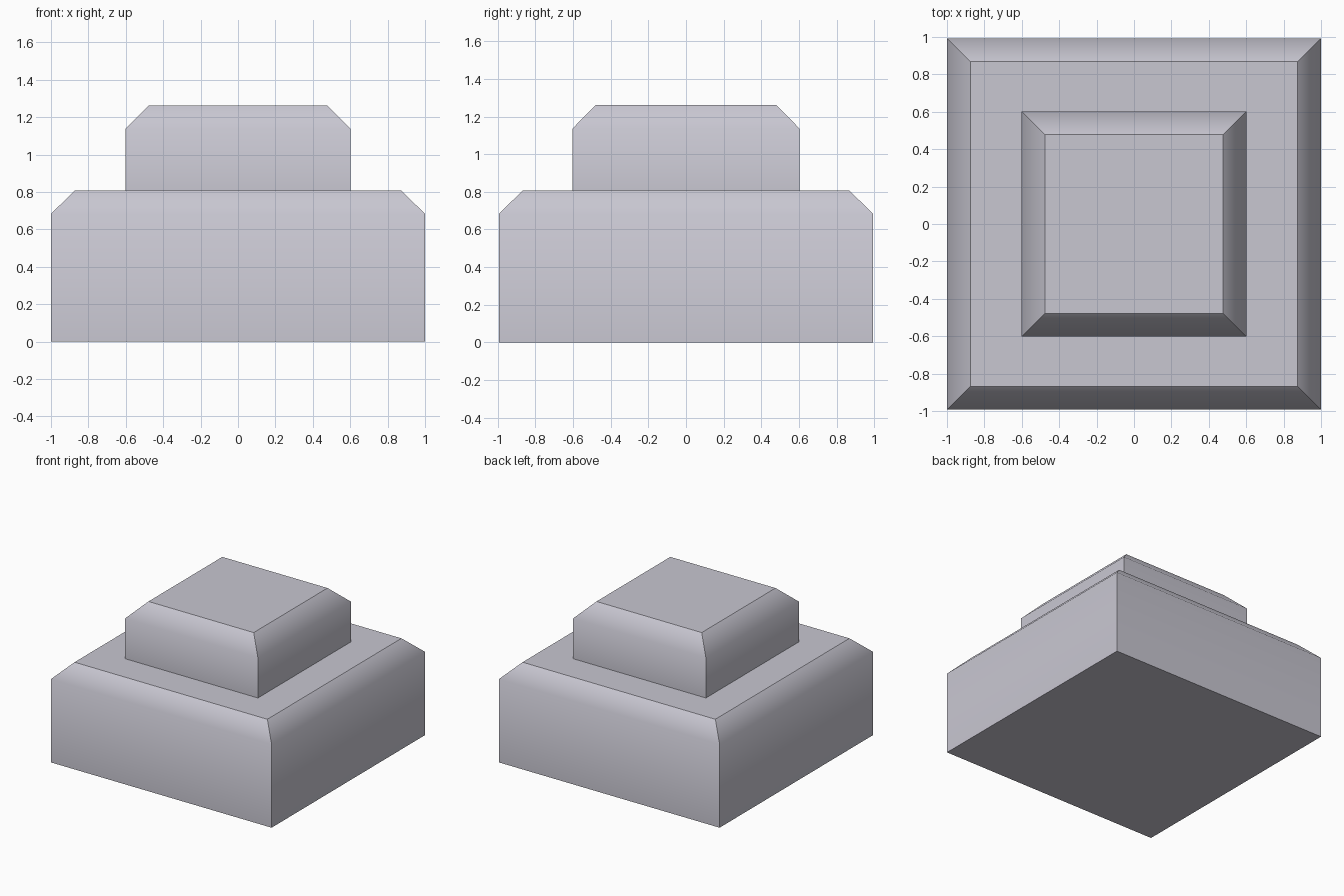
import bpy
import bmesh

if "Cube" in bpy.data.objects:
    bpy.data.objects.remove(bpy.data.objects["Cube"])

stone = bpy.data.materials.new("pale_grey")
stone.diffuse_color = (0.58, 0.57, 0.64, 1.0)
stone.use_nodes = True
stone.node_tree.nodes["Principled BSDF"].inputs["Base Color"].default_value = stone.diffuse_color


def chamfered_block(name, levels):
    """Stack rectangular rings (half_x, half_y, z) into a capped block."""
    bm = bmesh.new()
    rings = [[bm.verts.new((sx * hx, sy * hy, z))
              for sx, sy in ((-1, -1), (1, -1), (1, 1), (-1, 1))]
             for hx, hy, z in levels]
    for low, high in zip(rings, rings[1:]):
        for i in range(4):
            j = (i + 1) % 4
            bm.faces.new((low[i], low[j], high[j], high[i])).smooth = True
    bm.faces.new(rings[0][::-1])
    bm.faces.new(rings[-1])
    bm.normal_update()

    # Only the shoulder between wall and chamfer is blended; all else is crisp
    shoulder = set(rings[1])
    for edge in bm.edges:
        edge.smooth = all(v in shoulder for v in edge.verts)

    mesh = bpy.data.meshes.new(name)
    bm.to_mesh(mesh)
    bm.free()
    mesh.materials.append(stone)
    obj = bpy.data.objects.new(name, mesh)
    bpy.context.collection.objects.link(obj)
    return obj


# Wide lower block
chamfered_block("base_block", [(1.0, 0.993, 0.0), (1.0, 0.993, 0.683),
                               (0.874, 0.868, 0.807)])
# Smaller raised block on top
chamfered_block("upper_block", [(0.602, 0.602, 0.807), (0.602, 0.602, 1.137),
                                (0.477, 0.478, 1.262)])
